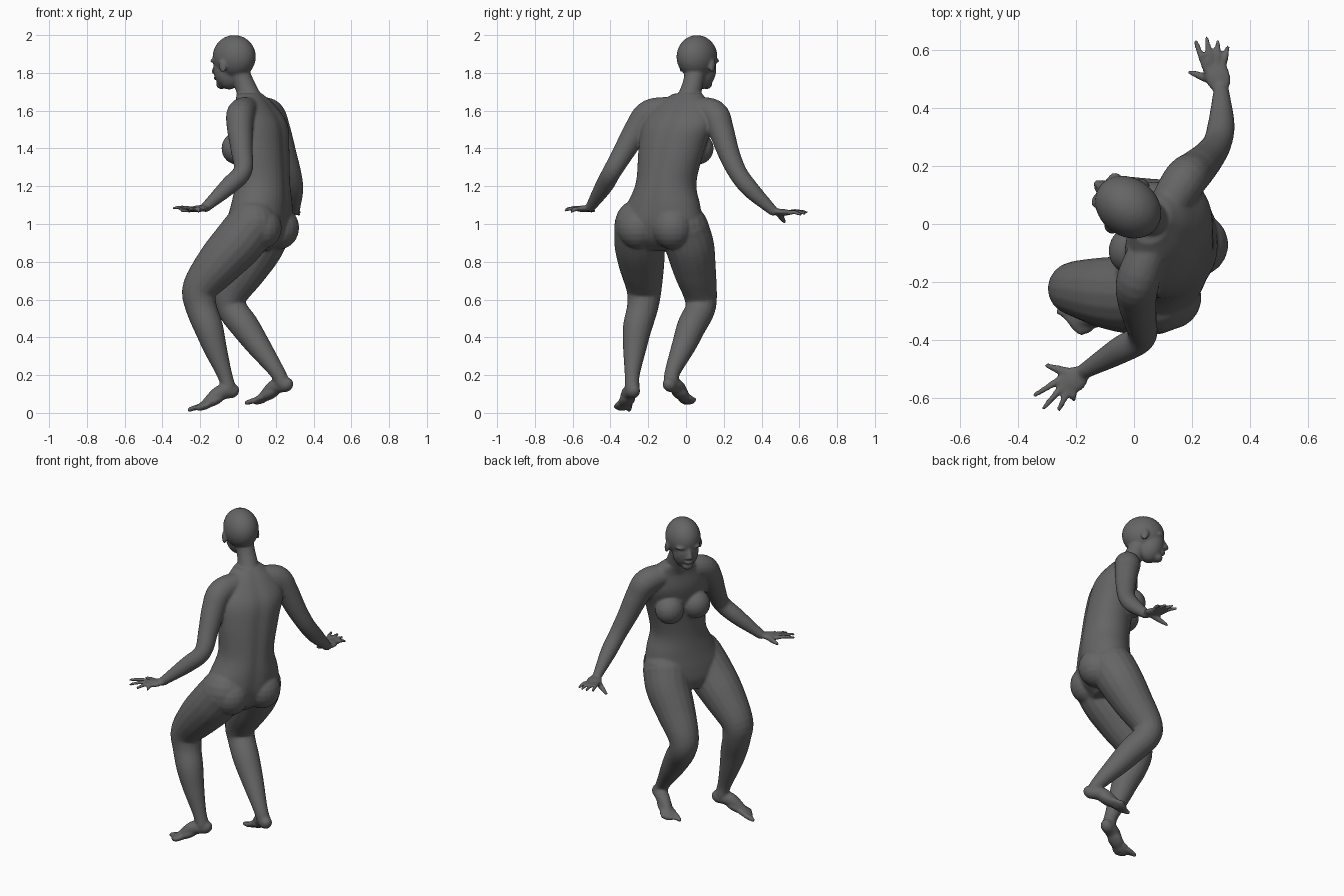
import bpy, bmesh, math
from mathutils import Vector, Matrix

cube = bpy.data.objects.get("Cube")
if cube:
    bpy.data.objects.remove(cube, do_unlink=True)

bm = bmesh.new()
UP = Vector((0, 0, 1))
BODY_FWD = Vector((-.89, .45, 0))
HEAD_FWD = Vector((-.8, .6, 0))


def frame(fwd):
    """Rotation whose x axis is fwd and y axis points to the body's left."""
    x = Vector(fwd).normalized()
    y = UP.cross(x).normalized()
    return Matrix((x, y, x.cross(y))).transposed()


def offset(center, fwd, ahead, left, up):
    return Vector(center) + frame(fwd) @ Vector((ahead, left, up))


def skin(rings):
    """Closed surface through a list of point rings."""
    vs = [[bm.verts.new(p) for p in r] for r in rings]
    n = len(vs[0])
    for a, b in zip(vs, vs[1:]):
        for i in range(n):
            j = (i + 1) % n
            bm.faces.new((a[i], a[j], b[j], b[i]))
    bm.faces.new(vs[0][::-1])
    bm.faces.new(vs[-1])


def blob(center, size, rot=Matrix.Identity(3), n=20):
    """Ellipsoid with three half-sizes."""
    c = Vector(center)
    m = rot @ Matrix.Diagonal(Vector(size))
    rings = []
    for j in range(n // 2 + 1):
        t = math.pi * .95 * (j / (n // 2) - .5)
        rings.append([c + m @ Vector((math.cos(t) * math.cos(a), math.cos(t) * math.sin(a), math.sin(t)))
                      for a in (math.tau * k / n for k in range(n))])
    skin(rings)


def spline(keys, steps=5):
    """Catmull-Rom curve through tuples of any length."""
    k = [Vector(p) for p in keys]
    k = [2 * k[0] - k[1]] + k + [2 * k[-1] - k[-2]]
    out = []
    for a, b, c, d in zip(k, k[1:], k[2:], k[3:]):
        for i in range(steps):
            t = i / steps
            out.append(.5 * (2 * b + (c - a) * t + (2 * a - 5 * b + 4 * c - d) * t * t
                             + (3 * b - a - 3 * c + d) * t ** 3))
    return out + [k[-2]]


def limb(keys, n=18):
    """Round tapered tube (x, y, z, radius) with rounded ends."""
    pts = spline(keys)
    rings = []
    ref = None
    for i, p in enumerate(pts):
        t = (pts[min(i + 1, len(pts) - 1)].xyz - pts[max(i - 1, 0)].xyz).normalized()
        if ref is None:
            ref = t.orthogonal()
        u = (ref - t * ref.dot(t)).normalized()
        ref, v = u, t.cross(u)
        rings.append([p.xyz + p.w * (u * math.cos(a) + v * math.sin(a))
                      for a in (math.tau * k / n for k in range(n))])
    skin(rings)
    for p in (pts[0], pts[-1]):
        blob(p.xyz, (p.w * .99,) * 3, n=n)


# Torso: level rings (x, y, z, half width, half depth) with a spine groove
rings = []
for x, y, z, w, d in spline([
        (.07, -.14, .86, .11, .09), (.09, -.14, .92, .2, .14),
        (.11, -.135, 1.0, .235, .155), (.125, -.12, 1.1, .205, .15),
        (.13, -.105, 1.22, .165, .14), (.125, -.075, 1.4, .185, .135),
        (.115, -.04, 1.53, .2, .13), (.09, -.015, 1.63, .15, .09),
        (.06, .01, 1.69, .08, .065)]):
    ring = []
    for k in range(48):
        a = math.tau * k / 48
        g = 1 - .06 * math.exp(-((a - math.pi) / .2) ** 2)
        ring.append(offset((x, y, z), BODY_FWD, d * g * math.cos(a), w * g * math.sin(a), 0))
    rings.append(ring)
skin(rings)

# Breasts and buttocks
for side in (-1, 1):
    blob(offset((.125, -.06, 1.4), BODY_FWD, .105, side * .085, 0), (.08, .085, .085), frame(BODY_FWD))
    blob(offset((.115, -.135, .98), BODY_FWD, -.06, side * .102, 0), (.11, .11, .115), frame(BODY_FWD))

# Neck
limb([(.08, .0, 1.62, .07), (.05, .025, 1.7, .058), (.025, .04, 1.76, .054), (-.01, .055, 1.84, .06)])

# Head: skull, jaw, chin, lips, nose, brows, nostrils and ears
skull = (-.02, .058, 1.885)
level = frame(HEAD_FWD)
tilt = frame(HEAD_FWD + UP * -.25)
blob(skull, (.122, .1, .115), level, 32)
blob(offset(skull, HEAD_FWD, .045, 0, -.075), (.075, .075, .1), tilt)
blob(offset(skull, HEAD_FWD, .082, 0, -.145), (.03, .034, .026), tilt)
blob(offset(skull, HEAD_FWD, .113, 0, -.113), (.014, .028, .012), level)
limb([(*offset(skull, HEAD_FWD, .113, 0, -.03), .009), (*offset(skull, HEAD_FWD, .134, 0, -.078), .014)])
for side in (-1, 1):
    blob(offset(skull, HEAD_FWD, .1, side * .04, -.022), (.02, .036, .009), level)
    blob(offset(skull, HEAD_FWD, .122, side * .014, -.084), (.012, .011, .009), level)
    blob(offset(skull, HEAD_FWD, .005, side * .1, -.05), (.022, .011, .036), tilt)

# Arms, shoulder to wrist
limb([(.06, -.06, 1.61, .065), (.015, -.19, 1.585, .075), (.01, -.26, 1.5, .068), (.02, -.325, 1.39, .058),
      (.025, -.39, 1.28, .05), (-.05, -.435, 1.2, .047), (-.17, -.505, 1.09, .027)])
limb([(.1, .03, 1.61, .065), (.17, .145, 1.585, .075), (.21, .185, 1.5, .068), (.25, .225, 1.38, .058),
      (.285, .275, 1.27, .05), (.3, .345, 1.18, .046), (.3, .46, 1.07, .027)])


def hand(wrist, knuckles, tips, thumb):
    """Flat palm, four fingers and a thumb; tips run from right to left."""
    w, k = Vector(wrist), Vector(knuckles)
    f = frame(k - w)
    blob((w + k) / 2, ((k - w).length * .68, .044, .018), f)
    for i, tip in enumerate(tips):
        base = k + f @ Vector((-.01, (i - 1.5) * .021, 0))
        mid = base.lerp(Vector(tip), .5) + UP * .006
        limb([(*base, .013), (*mid, .0115), (*tip, .009)], 10)
    root = w.lerp(k, .25)
    limb([(*root, .018), (*root.lerp(Vector(thumb), .55), .016), (*thumb, .009)], 10)


hand((-.175, -.51, 1.085), (-.237, -.562, 1.078),
     [(-.34, -.588, 1.085), (-.31, -.632, 1.08), (-.258, -.638, 1.073), (-.208, -.605, 1.065)],
     (-.3, -.487, 1.07))
hand((.3, .465, 1.065), (.275, .55, 1.06),
     [(.322, .607, 1.05), (.288, .628, 1.057), (.25, .638, 1.062), (.212, .628, 1.065)],
     (.192, .522, 1.01))

# Legs, hip to ankle
limb([(.08, -.245, 1.0, .135), (.0, -.245, .9, .135), (-.1, -.235, .79, .122), (-.2, -.222, .66, .095),
      (-.195, -.23, .56, .083), (-.155, -.258, .45, .077), (-.12, -.272, .34, .062),
      (-.07, -.285, .2, .04), (-.05, -.285, .13, .04)])
limb([(.15, -.015, .98, .135), (.11, .02, .88, .13), (.04, .045, .76, .114), (-.035, .075, .63, .09),
      (-.03, .075, .55, .08), (.035, .03, .46, .077), (.105, -.01, .36, .065),
      (.205, -.07, .22, .042), (.235, -.08, .16, .04)])


def foot(heel, ball, tip, big_side):
    """Sloping foot: heel, arch, ball and five toes, the big toe on big_side."""
    h, b, t = Vector(heel), Vector(ball), Vector(tip)
    f = frame(b - h)
    blob(h, (.045, .037, .037), f)
    limb([(*h, .036), (*(h.lerp(b, .45) + UP * .022), .04), (*b, .026)])
    blob(b, (.055, .05, .022), f)
    blob(h.lerp(b, .65), (.07, .043, .028), f)
    for i in range(5):
        out = (2 - i) * .0195 * big_side
        root = b + f @ Vector((.02, out, 0))
        end = t + f @ Vector((-.011 * i, out * 1.1, 0))
        r = .016 if i == 0 else .0115
        limb([(*root, r), (*end, r * .85)], 10)


foot((-.035, -.28, .115), (-.175, -.33, .042), (-.242, -.342, .018), -1)
foot((.252, -.085, .148), (.125, .0, .075), (.07, .036, .054), 1)

# One continuous smooth body
bmesh.ops.recalc_face_normals(bm, faces=bm.faces)
mesh = bpy.data.meshes.new("body")
bm.to_mesh(mesh)
bm.free()
body = bpy.data.objects.new("body", mesh)
bpy.context.collection.objects.link(body)
fuse = body.modifiers.new("fuse", 'REMESH')
fuse.mode = 'VOXEL'
fuse.voxel_size = .0075
fuse.use_smooth_shade = True
soften = body.modifiers.new("soften", 'SMOOTH')
soften.factor = .5
soften.iterations = 5

grey = bpy.data.materials.new("dark grey")
grey.use_nodes = True
colour = (.13, .13, .13, 1)
grey.diffuse_color = colour
grey.node_tree.nodes["Principled BSDF"].inputs["Base Color"].default_value = colour
mesh.materials.append(grey)
